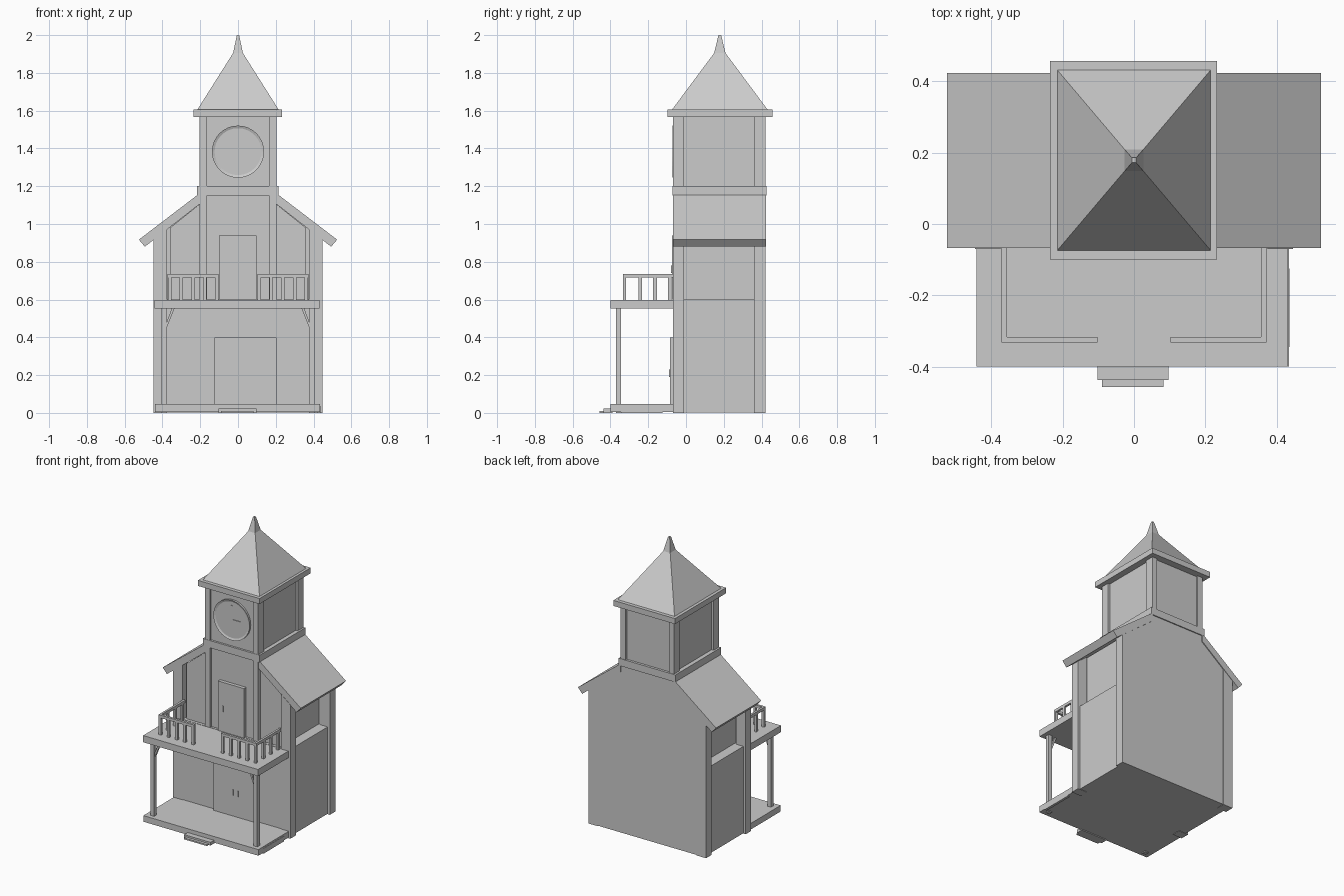
import bpy, bmesh, math
from mathutils import Matrix

if "Cube" in bpy.data.objects:
    bpy.data.objects.remove(bpy.data.objects["Cube"])


def finish(name, bm):
    bmesh.ops.recalc_face_normals(bm, faces=bm.faces[:])
    me = bpy.data.meshes.new(name)
    bm.to_mesh(me)
    bm.free()
    ob = bpy.data.objects.new(name, me)
    bpy.context.collection.objects.link(ob)
    return ob


def box(name, x0, x1, y0, y1, z0, z1):
    bm = bmesh.new()
    m = Matrix.Translation(((x0 + x1) / 2, (y0 + y1) / 2, (z0 + z1) / 2))
    m = m @ Matrix.Diagonal((abs(x1 - x0), y1 - y0, z1 - z0, 1))
    bmesh.ops.create_cube(bm, size=1, matrix=m)
    return finish(name, bm)


def both(name, x0, x1, *rest):
    """The same box on the right and left sides."""
    box(name + "_right", x0, x1, *rest)
    box(name + "_left", -x1, -x0, *rest)


def prism(name, pts, y0, y1):
    """Extrude an x-z profile along y."""
    bm = bmesh.new()
    f = bm.faces.new([bm.verts.new((x, y0, z)) for x, z in pts])
    r = bmesh.ops.extrude_face_region(bm, geom=[f])
    vs = [v for v in r["geom"] if isinstance(v, bmesh.types.BMVert)]
    bmesh.ops.translate(bm, verts=vs, vec=(0, y1 - y0, 0))
    # keep the starting cap so the solid is closed
    if not f.is_valid:
        bm.faces.new([v for v in bm.verts if abs(v.co.y - y0) < 1e-6])
    return finish(name, bm)


def loft(name, cy, rings):
    """Stack rectangles (half x, half y, z) into one solid."""
    bm = bmesh.new()
    loops = [[bm.verts.new((sx * hx, cy + sy * hy, z))
              for sx, sy in ((-1, -1), (1, -1), (1, 1), (-1, 1))]
             for hx, hy, z in rings]
    for a, b in zip(loops, loops[1:]):
        for i in range(4):
            j = (i + 1) % 4
            bm.faces.new((a[i], a[j], b[j], b[i]))
    bm.faces.new(loops[0])
    bm.faces.new(loops[-1])
    return finish(name, bm)


# Lower storey, narrower upper storey and back gable
box("lower_storey", -.43, .43, -.066, .41, .003, .6)
prism("upper_storey", [(-.36, .59), (.36, .59), (.36, .98), (.19, 1.115),
                       (-.19, 1.115), (-.36, .98)], -.045, .41)
prism("back_gable", [(-.44, .002), (.44, .002), (.44, .92), (.2, 1.115), (.2, 1.17),
                     (-.2, 1.17), (-.2, 1.115), (-.44, .92)], .365, .418)

# Corner posts, tops cut to the roof slope
for s, side in ((1, "right"), (-1, "left")):
    for end, y0, y1 in (("front", -.07, -.01), ("back", .36, .421)):
        prism(f"corner_post_{end}_{side}",
              [(s * .375, 0), (s * .447, 0), (s * .447, .92), (s * .375, .976)], y0, y1)
    # Sloping side roofs
    prism("side_roof_" + side, [(s * .2, 1.165), (s * .525, .917), (s * .493, .88),
                                (s * .2, 1.108)], -.068, .424)

# Central tower front with its posts
box("tower_front_panel", -.17, .17, -.05, .3, .6, 1.16)
both("tower_lower_post", .165, .203, -.07, .0, .6, 1.16)

# Clock stage
box("tower_ring", -.217, .215, -.072, .425, 1.15, 1.2)
box("clock_stage", -.188, .188, -.058, .408, 1.19, 1.58)
for end, y0, y1 in (("front", -.07, -.01), ("back", .36, .421)):
    both("tower_post_" + end, .165, .203, y0, y1, 1.19, 1.58)
box("tower_cap", -.236, .233, -.099, .457, 1.567, 1.605)
loft("spire", .179, [(.216, .254, 1.604), (.026, .03, 1.905), (.006, .007, 2.0)])

# Clock: disc with a raised rim, and hands
bm = bmesh.new()
bmesh.ops.create_cone(bm, cap_ends=True, segments=32, radius1=.138, radius2=.138, depth=.02,
                      matrix=Matrix.Translation((0, -.061, 1.383)) @ Matrix.Rotation(math.pi / 2, 4, 'X'))
face = min(bm.faces, key=lambda f: f.calc_center_median().y)
bmesh.ops.inset_region(bm, faces=[face], thickness=.014)
bmesh.ops.translate(bm, verts=face.verts[:], vec=(0, .006, 0))
finish("clock_face", bm)
box("minute_hand", -.005, .005, -.069, -.062, 1.378, 1.483)
box("hour_hand", -.005, .07, -.069, -.062, 1.378, 1.388)

# Doors
box("upper_door", -.1, .097, -.074, -.04, .6, .94)
box("upper_door_handle", -.065, -.057, -.079, -.07, .74, .78)
box("lower_door", -.125, .203, -.085, -.05, .045, .4)
for i, x in enumerate((.02, .058)):
    box(f"lower_door_handle_{i}", x - .004, x + .004, -.09, -.08, .19, .23)

# Porch floor, steps and balcony
box("porch_floor", -.44, .435, -.4, -.06, .006, .048)
box("porch_side_step", .42, .437, -.345, -.125, 0, .036)
box("front_step_upper", -.103, .097, -.438, -.39, 0, .022)
box("front_step_lower", -.09, .083, -.457, -.43, 0, .01)
box("balcony_floor", -.442, .432, -.4, -.06, .552, .598)

# Porch posts with diagonal braces
both("porch_post", .378, .406, -.371, -.343, 0, .56)
for s, side in ((1, "right"), (-1, "left")):
    prism("porch_brace_" + side, [(s * .38, .445), (s * .38, .475), (s * .35, .555),
                                  (s * .336, .555)], -.364, -.35)

# Balcony railings
both("front_rail", .102, .372, -.333, -.317, .716, .735)
both("side_rail", .357, .372, -.333, -.06, .716, .735)
for i in range(5):
    x = .112 + i * .0625
    both(f"front_baluster_{i}", x - .009, x + .009, -.333, -.317, .59, .72)
for i in range(3):
    y = -.242 + i * .078
    both(f"side_baluster_{i}", .357, .372, y - .01, y + .01, .59, .72)
